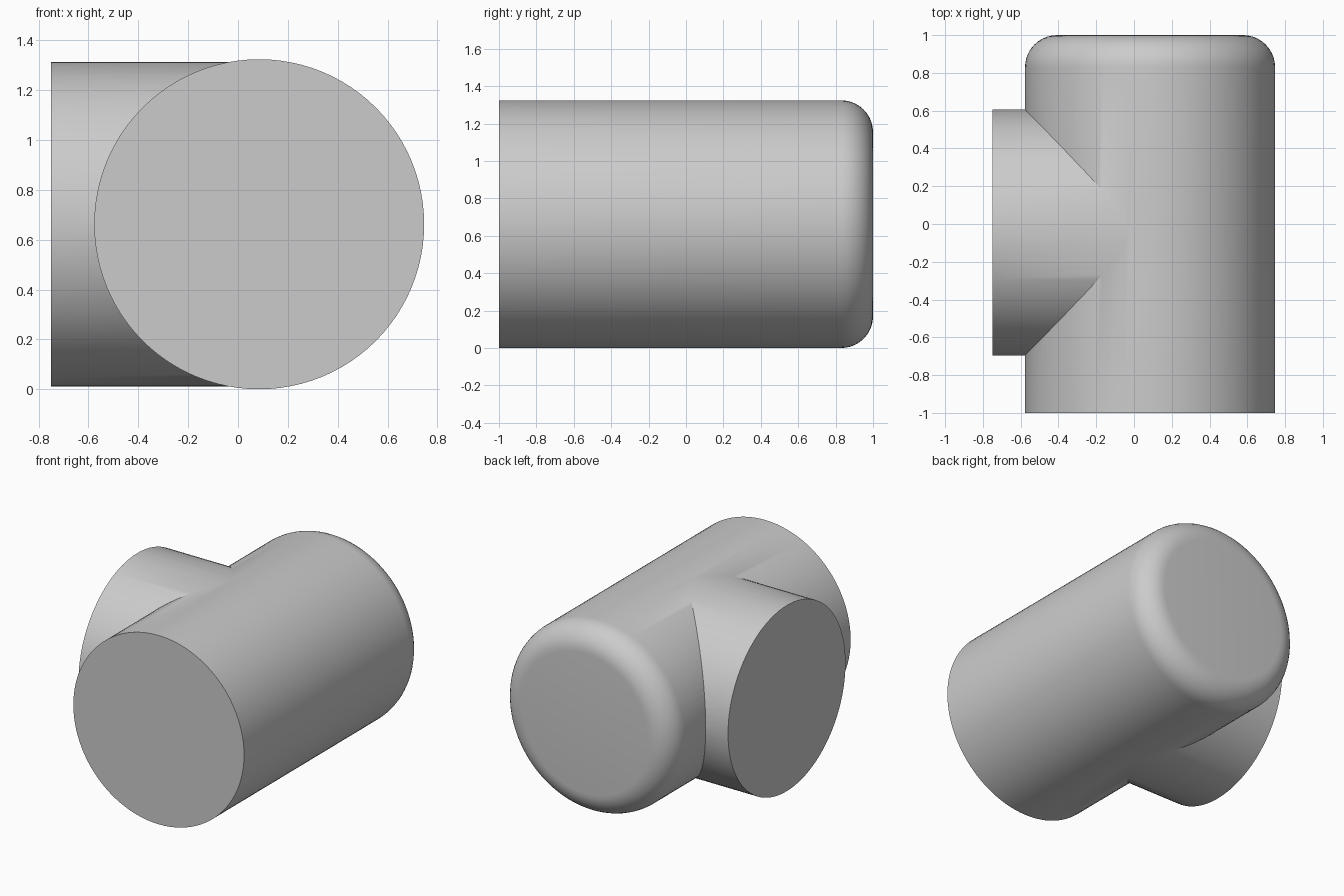
import bpy, bmesh
from math import sin, cos, pi
from mathutils import Matrix, Vector

if "Cube" in bpy.data.objects:
    bpy.data.objects.remove(bpy.data.objects["Cube"])

SEGMENTS = 96


def lathe(name, profile, matrix):
    """Closed solid turned about local z from (radius, height) points."""
    bm = bmesh.new()
    rings = [[bm.verts.new((r * cos(2 * pi * i / SEGMENTS), r * sin(2 * pi * i / SEGMENTS), h))
              for i in range(SEGMENTS)] for r, h in profile]
    for low, high in zip(rings, rings[1:]):
        for i in range(SEGMENTS):
            j = (i + 1) % SEGMENTS
            bm.faces.new((low[i], low[j], high[j], high[i]))
    bm.faces.new(rings[0][::-1])
    bm.faces.new(rings[-1])
    bm.transform(matrix)
    bmesh.ops.recalc_face_normals(bm, faces=bm.faces)
    mesh = bpy.data.meshes.new(name)
    bm.to_mesh(mesh)
    bm.free()
    obj = bpy.data.objects.new(name, mesh)
    bpy.context.collection.objects.link(obj)
    return obj


# Main body along y, with a rounded rear rim
R, FILLET, CX, CZ = 0.662, 0.17, 0.085, 0.662
rim = [(R - FILLET + FILLET * cos(a), 1 - FILLET + FILLET * sin(a))
       for a in (pi / 2 * k / 10 for k in range(11))]
body = lathe("tee_body", [(R, -1)] + rim,
             Matrix.Translation((CX, 0, CZ)) @ Matrix.Rotation(-pi / 2, 4, 'X'))

# Side branch along -x, ending inside the body
branch = lathe("side_branch", [(0.651, 0), (0.651, 0.75 + CX)],
               Matrix.Translation((CX, -0.045, CZ)) @ Matrix.Rotation(-pi / 2, 4, 'Y'))
branch.hide_render = True

# Fuse both into one solid
union = body.modifiers.new("union", 'BOOLEAN')
union.operation = 'UNION'
union.solver = 'EXACT'
union.object = branch
bpy.context.view_layer.objects.active = body
body.select_set(True)
bpy.ops.object.modifier_apply(modifier=union.name)
bpy.data.objects.remove(branch)
bpy.ops.object.shade_smooth_by_angle(angle=pi / 6)
